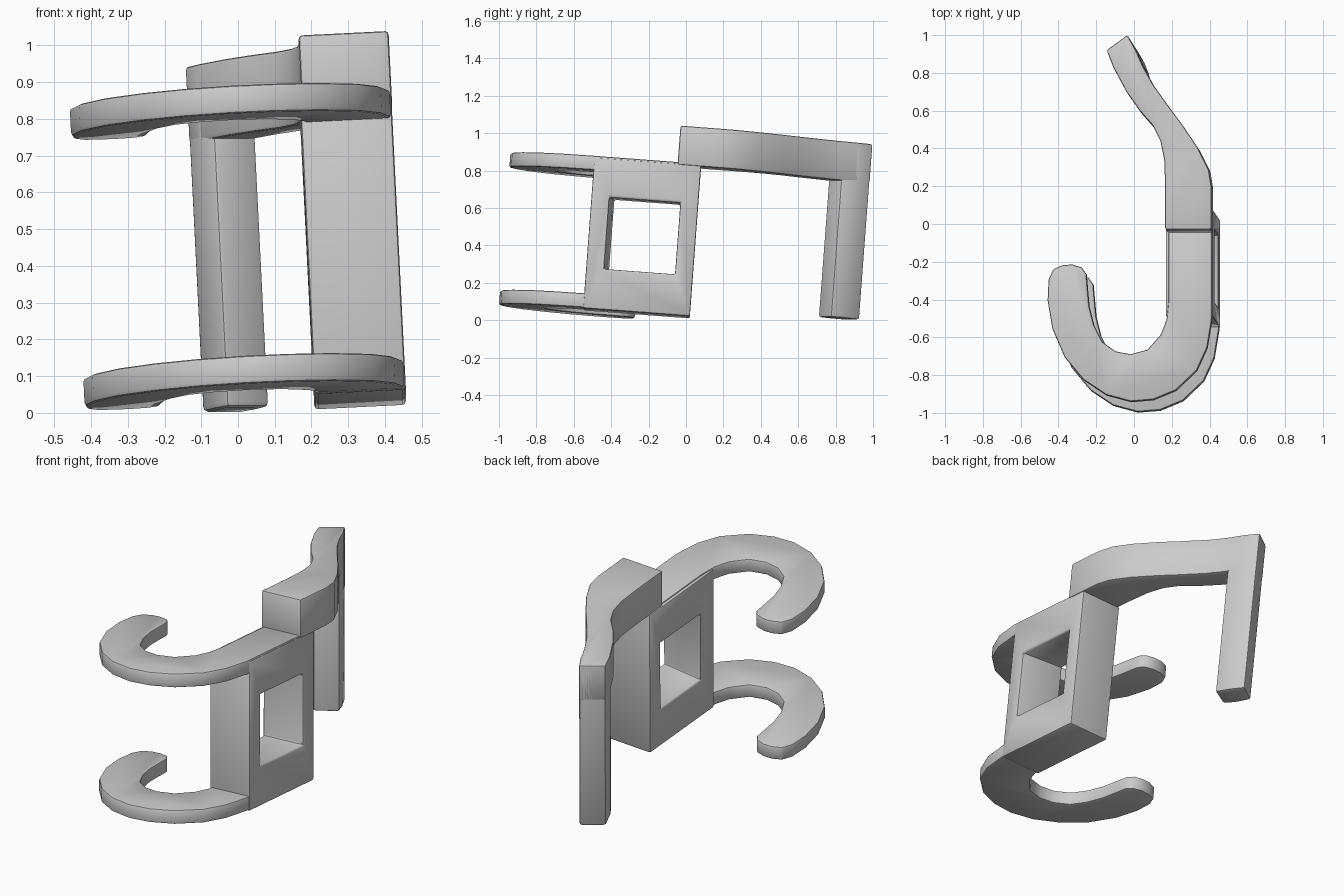
import bpy, bmesh, math
from mathutils import Matrix

if "Cube" in bpy.data.objects:
    bpy.data.objects.remove(bpy.data.objects["Cube"])

grey = bpy.data.materials.new("plain grey")
grey.diffuse_color = (0.6, 0.6, 0.6, 1)
grey.use_nodes = True
grey.node_tree.nodes["Principled BSDF"].inputs["Base Color"].default_value = grey.diffuse_color

# The whole bracket leans slightly to the left and back
LEAN = Matrix(((1, 0, -0.05, 0), (0, 1, 0.075, 0), (0.05, -0.075, 1, 0), (0, 0, 0, 1)))


def prism(name, outline, z0, z1, shift=(0, 0)):
    """Extrude a plan outline from z0 to z1, then lean it."""
    bm = bmesh.new()
    lo = [bm.verts.new((x + shift[0], y + shift[1], z0)) for x, y in outline]
    hi = [bm.verts.new((x + shift[0], y + shift[1], z1)) for x, y in outline]
    n = len(outline)
    bm.faces.new(lo)
    bm.faces.new(hi)
    for i in range(n):
        j = (i + 1) % n
        bm.faces.new((lo[i], lo[j], hi[j], hi[i]))
    bmesh.ops.recalc_face_normals(bm, faces=bm.faces)
    me = bpy.data.meshes.new(name)
    bm.to_mesh(me)
    bm.free()
    me.transform(LEAN)
    me.materials.append(grey)
    ob = bpy.data.objects.new(name, me)
    bpy.context.collection.objects.link(ob)
    return ob


def finish(ob, width=0.01):
    """Soften the sharp edges and shade smooth."""
    bev = ob.modifiers.new("soft edges", 'BEVEL')
    bev.width, bev.segments = width, 2
    bev.limit_method, bev.angle_limit = 'ANGLE', math.radians(40)
    bpy.ops.object.select_all(action='DESELECT')
    bpy.context.view_layer.objects.active = ob
    ob.select_set(True)
    for m in list(ob.modifiers):
        bpy.ops.object.modifier_apply(modifier=m.name)
    bpy.ops.object.shade_smooth_by_angle(angle=math.radians(35))


# Two J-shaped hooks
hook = [(.41, -.03), (.41, -.5), (.385, -.65), (.33, -.77), (.22, -.875), (.1, -.925),
        (-.02, -.935), (-.15, -.9), (-.27, -.82), (-.37, -.7), (-.435, -.55), (-.46, -.4),
        (-.455, -.29), (-.43, -.235), (-.38, -.213), (-.33, -.21), (-.28, -.225),
        (-.255, -.26), (-.25, -.32), (-.24, -.43), (-.215, -.53), (-.17, -.62),
        (-.1, -.67), (-.02, -.685), (.07, -.66), (.14, -.58), (.17, -.5), (.18, -.4), (.18, -.03)]
for label, z in (("lower_hook", 0.004), ("upper_hook", 0.739)):
    finish(prism(label, hook, z, z + 0.076, (.043, -.065)))

# Upright block with a square window through it
block = prism("upright_block", [(.208, -.55), (.457, -.55), (.457, .02), (.208, .02)], 0, .808)
cutter = prism("window_cutter", [(.1, -.415), (.5, -.46), (.5, -.075), (.1, -.075)], .217, .6)
cutter.hide_render = True
cut = block.modifiers.new("window", 'BOOLEAN')
cut.operation, cut.solver, cut.object = 'DIFFERENCE', 'EXACT', cutter
finish(block)
bpy.data.objects.remove(cutter)

# Curved arm reaching backwards
right = [(.41, -.03), (.41, .2), (.395, .29), (.34, .4), (.26, .52), (.2, .6),
         (.1, .74), (.05, .83), (.01, .92), (-.035, 1.0)]
left = [(-.145, .92), (-.11, .83), (-.04, .7), (.03, .6), (.1, .52), (.14, .44),
        (.16, .34), (.165, .2), (.165, -.03)]
finish(prism("curved_arm", right + left, .8, 1.009, (.05, -.075)))

# Leg hanging from the end of the arm
leg = [(.04, .845), (.01, .92), (-.035, 1.0), (-.145, .92), (-.11, .83), (-.075, .775)]
finish(prism("hanging_leg", leg, .07, 1.0, (.05, -.075)), 0.014)
